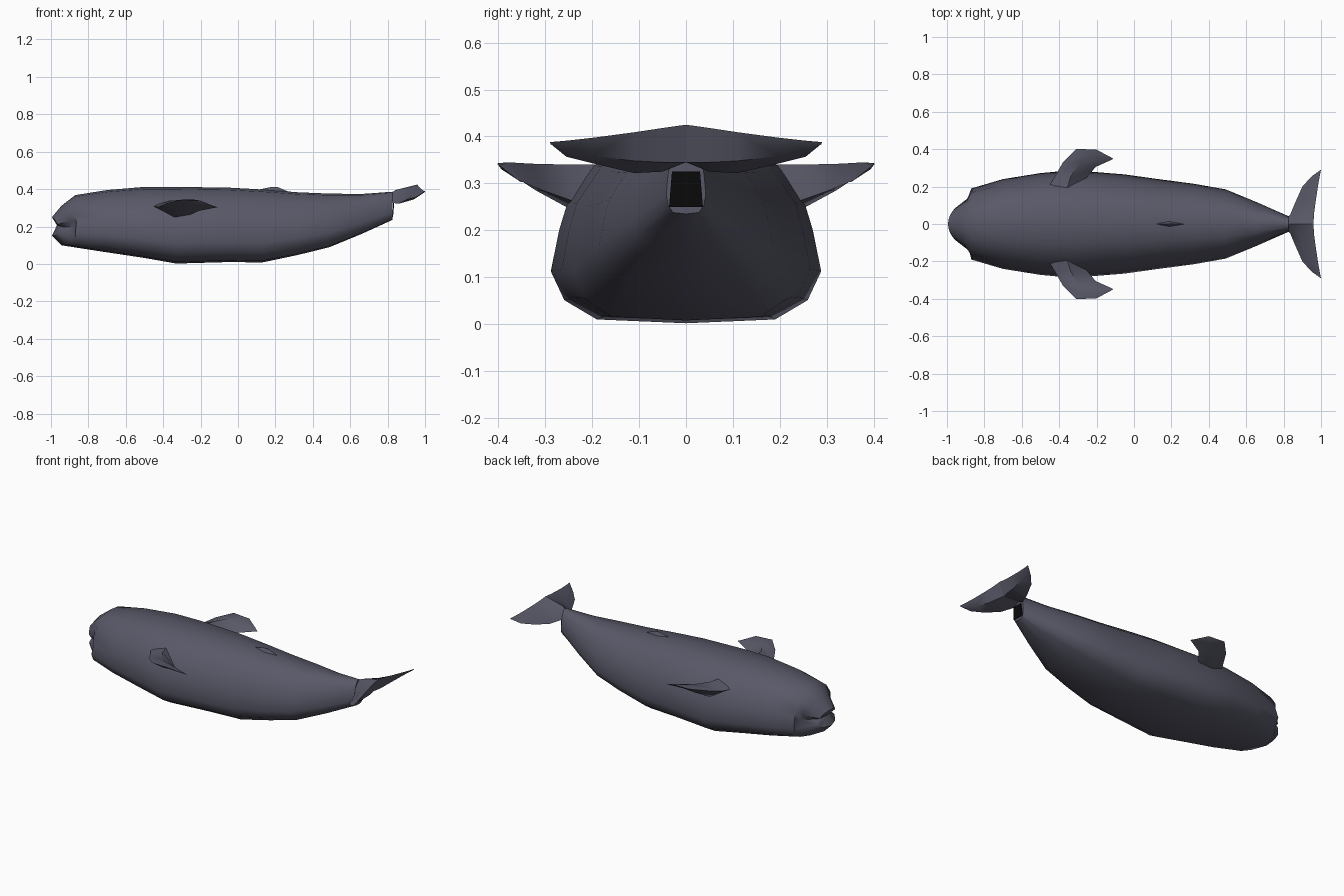
import bpy, bmesh, math


def material(name, rgb):
    m = bpy.data.materials.new(name)
    m.diffuse_color = (*rgb, 1)
    return m


SKIN = material("slate grey skin", (0.098, 0.098, 0.138))
DARK = material("dark hollow", (0.003, 0.003, 0.003))


def loft(name, rings, mat, tip=None, mirror=False, angle=50):
    """Skin a list of equal-length point rings; cap the ends (or fan the start to a point)."""
    bm = bmesh.new()
    vs = [[bm.verts.new(p) for p in r] for r in rings]
    n = len(vs[0])
    for a, b in zip(vs, vs[1:]):
        for i in range(n):
            j = (i + 1) % n
            bm.faces.new((a[i], a[j], b[j], b[i]))
    if tip:
        t = bm.verts.new(tip)
        for i in range(n):
            bm.faces.new((vs[0][i], vs[0][(i + 1) % n], t))
    else:
        bm.faces.new(vs[0])
    bm.faces.new(vs[-1])
    if mirror:
        geo = bmesh.ops.duplicate(bm, geom=bm.verts[:] + bm.edges[:] + bm.faces[:])["geom"]
        for v in geo:
            if isinstance(v, bmesh.types.BMVert):
                v.co.y = -v.co.y
    bmesh.ops.recalc_face_normals(bm, faces=bm.faces[:])
    me = bpy.data.meshes.new(name)
    bm.to_mesh(me)
    bm.free()
    me.materials.append(mat)
    ob = bpy.data.objects.new(name, me)
    bpy.context.collection.objects.link(ob)
    bpy.ops.object.select_all(action='DESELECT')
    ob.select_set(True)
    bpy.context.view_layer.objects.active = ob
    bpy.ops.object.shade_smooth_by_angle(angle=math.radians(angle))
    return ob


# Body: half cross-section (width, height fraction) from belly to back; index 4 is the mouth line
HALF = [(0, 0), (0.66, 0.02), (0.9, 0.12), (1, 0.27), (0.94, 0.48),
        (0.88, 0.62), (0.68, 0.82), (0.38, 0.97), (0, 1)]
# x, half width, bottom z, top z, mouth inset
STATIONS = [(-0.995, 0.085, 0.15, 0.25, 0.025), (-0.945, 0.145, 0.10, 0.31, 0.015),
            (-0.87, 0.19, 0.088, 0.368, 0.006), (-0.70, 0.24, 0.062, 0.395, 0),
            (-0.50, 0.272, 0.032, 0.412, 0), (-0.33, 0.288, 0.002, 0.412, 0),
            (-0.05, 0.265, 0.01, 0.408, 0), (0.13, 0.24, 0.008, 0.398, 0),
            (0.32, 0.215, 0.048, 0.383, 0), (0.49, 0.185, 0.09, 0.376, 0),
            (0.66, 0.115, 0.16, 0.374, 0), (0.825, 0.042, 0.235, 0.386, 0)]


def section(x, w, lo, hi, inset):
    half = []
    for i, (a, h) in enumerate(HALF):
        d = inset if i == 4 else 0
        back = 0.45 * w * a * a if x < -0.9 else 0      # rounds the snout from above
        half.append((x + d + back, a * w - d * 0.6, lo + h * (hi - lo)))
    return half + [(px, -py, pz) for px, py, pz in half[-2:0:-1]]


loft("body", [section(*s) for s in STATIONS], SKIN, tip=(-0.968, 0, 0.207))

# Dark hollow under the tail root
loft("tail_hollow", [[(x, -0.036, 0.25), (x, 0.036, 0.25), (x + 0.006, 0.03, 0.325),
                      (x + 0.006, -0.03, 0.325)] for x in (0.824, 0.829)], DARK)

# Tail flukes: leading, top, trailing, underside points going outwards
loft("tail_flukes", [
    [(0.79, 0, 0.35), (0.84, 0, 0.395), (0.96, 0, 0.425), (0.93, 0, 0.345)],
    [(0.835, 0.05, 0.325), (0.88, 0.05, 0.385), (0.962, 0.05, 0.418), (0.94, 0.05, 0.345)],
    [(0.86, 0.11, 0.322), (0.91, 0.11, 0.375), (0.97, 0.11, 0.409), (0.945, 0.11, 0.348)],
    [(0.90, 0.20, 0.343), (0.94, 0.20, 0.375), (0.983, 0.20, 0.397), (0.96, 0.20, 0.358)],
    [(0.95, 0.255, 0.357), (0.97, 0.255, 0.375), (0.993, 0.255, 0.391), (0.975, 0.255, 0.368)],
    [(0.995, 0.287, 0.383), (0.997, 0.288, 0.388), (1.0, 0.29, 0.388), (0.998, 0.288, 0.383)],
], SKIN, mirror=True)

# Flippers: same point order, swept back from the shoulder
loft("flippers", [
    [(-0.47, 0.18, 0.31), (-0.36, 0.18, 0.34), (-0.26, 0.18, 0.27), (-0.36, 0.18, 0.24)],
    [(-0.425, 0.25, 0.305), (-0.34, 0.25, 0.34), (-0.26, 0.24, 0.262), (-0.34, 0.25, 0.247)],
    [(-0.38, 0.33, 0.325), (-0.29, 0.33, 0.342), (-0.205, 0.305, 0.285), (-0.29, 0.32, 0.285)],
    [(-0.31, 0.40, 0.343), (-0.24, 0.38, 0.345), (-0.11, 0.348, 0.303), (-0.24, 0.37, 0.318)],
    [(-0.305, 0.402, 0.342), (-0.20, 0.397, 0.338), (-0.115, 0.352, 0.303), (-0.20, 0.393, 0.33)],
], SKIN, mirror=True)

# Low dorsal fin
loft("dorsal_fin", [
    [(0.03, 0, 0.38), (0.18, 0.02, 0.38), (0.285, 0, 0.38), (0.18, -0.02, 0.38)],
    [(0.18, 0, 0.412), (0.2, 0.004, 0.412), (0.215, 0, 0.41), (0.2, -0.004, 0.412)],
], SKIN)
